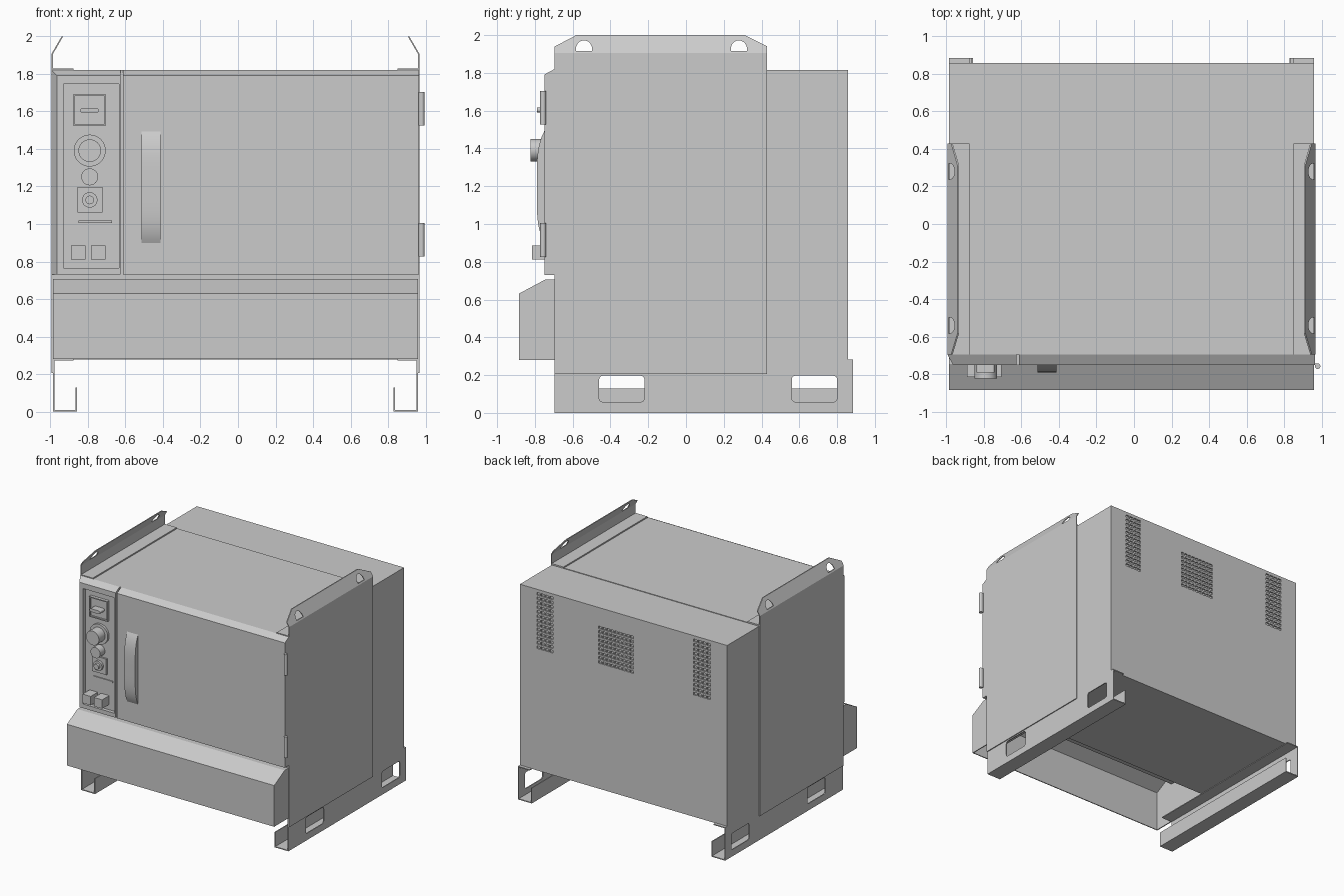
import bpy, bmesh, math
from mathutils import Vector

if "Cube" in bpy.data.objects:
    bpy.data.objects.remove(bpy.data.objects["Cube"])

grey = bpy.data.materials.new("light_grey")
grey.diffuse_color = (0.6, 0.6, 0.6, 1)
grey.use_nodes = True
grey.node_tree.nodes["Principled BSDF"].inputs["Base Color"].default_value = grey.diffuse_color
CX, HW, T = -0.0135, 0.973, 0.008      # centre line, half width, sheet thickness


def finish(name, bm, smooth=False):
    bmesh.ops.recalc_face_normals(bm, faces=bm.faces)
    me = bpy.data.meshes.new(name)
    bm.to_mesh(me)
    bm.free()
    me.materials.append(grey)
    ob = bpy.data.objects.new(name, me)
    bpy.context.collection.objects.link(ob)
    if smooth:
        bpy.ops.object.select_all(action='DESELECT')
        ob.select_set(True)
        bpy.context.view_layer.objects.active = ob
        bpy.ops.object.shade_smooth_by_angle(angle=math.radians(35))
    return ob


def add_box(bm, x0, x1, y0, y1, z0, z1):
    vs = bmesh.ops.create_cube(bm, size=1)["verts"]
    for v in vs:
        v.co = Vector((x0 + (v.co.x + .5) * (x1 - x0), y0 + (v.co.y + .5) * (y1 - y0),
                       z0 + (v.co.z + .5) * (z1 - z0)))
    return vs


def box(name, *b):
    bm = bmesh.new()
    add_box(bm, *b)
    return finish(name, bm)


def prism(name, pts, a, b, axis='x', smooth=False):
    """Extrude a 2D outline along x (pts = y,z) or y (pts = x,z)."""
    bm = bmesh.new()
    at = (lambda p, d: (d, p[0], p[1])) if axis == 'x' else (lambda p, d: (p[0], d, p[1]))
    f = bm.faces.new([bm.verts.new(at(p, a)) for p in pts])
    out = bmesh.ops.extrude_face_region(bm, geom=[f])["geom"]
    move = (b - a, 0, 0) if axis == 'x' else (0, b - a, 0)
    bmesh.ops.translate(bm, vec=move, verts=[g for g in out if isinstance(g, bmesh.types.BMVert)])
    return finish(name, bm, smooth)


def circle(cx, cz, r, n=32):
    return [(cx + r * math.cos(2 * math.pi * i / n), cz + r * math.sin(2 * math.pi * i / n))
            for i in range(n)]


def rounded(u0, u1, w0, w1, r):
    pts = []
    for cu, cw, a0 in ((u1 - r, w1 - r, 0), (u0 + r, w1 - r, 90), (u0 + r, w0 + r, 180), (u1 - r, w0 + r, 270)):
        pts += [(cu + r * math.cos(math.radians(a0 + k * 22.5)),
                 cw + r * math.sin(math.radians(a0 + k * 22.5))) for k in range(5)]
    return pts


def cut(ob, cutter):
    """Subtract the cutter and remove it."""
    m = ob.modifiers.new("cut", 'BOOLEAN')
    m.operation, m.solver, m.object = 'DIFFERENCE', 'EXACT', cutter
    bpy.context.view_layer.objects.active = ob
    bpy.ops.object.modifier_apply(modifier=m.name)
    bpy.data.objects.remove(cutter, do_unlink=True)


XL, XR = CX - HW, CX + HW

# main body: open at the lower front, vent slots in the back
body = box("body", XL, XR, -0.695, 0.857, 0.283, 1.82)
cut(body, box("pocket", XL + T, XR - T, -0.75, -0.2, 0.2, 0.63))
bm = bmesh.new()
for x0, x1, z0, z1, nx, nz in ((0.645, 0.805, 1.31, 1.80, 4, 13), (-0.11, 0.225, 1.34, 1.67, 9, 9),
                               (-0.835, -0.668, 1.31, 1.80, 4, 13)):
    dx, dz = (x1 - x0) / nx, (z1 - z0) / nz
    for i in range(nx):
        for j in range(nz):
            x, z = x0 + i * dx, z0 + j * dz
            add_box(bm, x + dx * .1, x + dx * .9, 0.845, 0.9, z + dz * .2, z + dz * .8)
cut(body, finish("vent_slots", bm))
box("top_cover", XL + .115, XR - .115, -.695, .43, 1.81, 1.825)

# front lower cover, a hollow sheet box
cover = prism("lower_front_cover", [(-.885, .285), (-.885, .635), (-.745, .71), (-.695, .71), (-.695, .285)], XL, XR)
cut(cover, prism("cover_hollow", [(-.877, .2), (-.877, .628), (-.745, .70), (-.65, .70), (-.65, .2)],
                 XL + T, XR - T))

for s, side in ((-1, "left"), (1, "right")):
    xo = CX + s * HW                         # outer face of the body on this side
    # side panel with lifting flange bent inwards at the top
    p = prism(side + "_side_panel", [(-.695, .207), (.43, .207), (.43, 1.94), (.31, 2), (-.58, 2), (-.695, 1.94)],
              xo, xo + s * T)
    for yc in (-0.54, 0.28):
        hole = [(yc + .043 * math.cos(math.radians(a)), 1.926 + .046 * math.sin(math.radians(a)))
                for a in range(0, 181, 15)] + [(yc - .043, 1.916), (yc + .043, 1.916)]
        cut(p, prism("eye_cutter", hole, xo - .1, xo + .1))
    bm = bmesh.new()
    bm.from_mesh(p.data)
    bmesh.ops.bisect_plane(bm, geom=bm.verts[:] + bm.edges[:] + bm.faces[:],
                           plane_co=(0, 0, 1.905), plane_no=(0, 0, 1))
    for v in bm.verts:
        if v.co.z > 1.905:
            v.co.x -= s * (v.co.z - 1.905) * .58
    bm.to_mesh(p.data)
    bm.free()
    box(side + "_top_strip", *sorted((xo, xo - s * .11)), -.695, .43, 1.818, 1.832)

    # base rail: folded channel with two fork slots
    q = lambda d: xo - s * d
    rail = prism(side + "_base_rail", [(q(0), .282), (q(0), 0), (q(.13), 0), (q(.13), .13), (q(.13 - T), .13),
                 (q(.13 - T), T), (q(T), T), (q(T), .282 - T), (q(.11), .282 - T), (q(.11), .282)],
                 -.695, .884, 'y')
    for y0 in (-.46, .56):
        cut(rail, prism("slot_cutter", rounded(y0, y0 + .24, .058, .197, .02), xo - .06, xo + .06))

# door with sloping top edge
prism("door", [(-.695, .735), (-.75, .735), (-.75, 1.795), (-.695, 1.825)], -.612, XR + .005)
# control housing with sloping top and left edges and a recessed panel
house = prism("control_housing", [(-.695, .735), (-.75, .735), (-.75, 1.795), (-.695, 1.825)], XL - T, -.625)
for v in house.data.vertices:
    if v.co.y < -.74 and v.co.x < -.9:
        v.co.x += .03
cut(house, box("recess", -.93, -.635, -.8, -.72, .77, 1.75))

# door handle: solid bar with curved ends
n = 24
arc = [(t / n * 2 - 1) for t in range(n + 1)]
prism("door_handle", [(-.748 - .042 * (1 - abs(a) ** 4), 1.2 + .3 * a) for a in arc], -.515, -.413, smooth=True)

# door hinges
for z0, nm in ((.83, "lower_hinge"), (1.53, "upper_hinge")):
    bm = bmesh.new()
    vs = bmesh.ops.create_cone(bm, cap_ends=True, segments=20, radius1=.015, radius2=.015, depth=.178)["verts"]
    bmesh.ops.translate(bm, vec=(.978, -.757, z0 + .089), verts=vs)
    add_box(bm, .955, .974, -.75, -.742, z0, z0 + .178)
    finish(nm, bm, True)

# controls on the recessed panel
PY = -.719
sw = box("main_switch_frame", -.877, -.705, -.745, PY, 1.525, 1.697)
cut(sw, box("frame_cutter", -.868, -.714, -.8, -.73, 1.534, 1.688))
prism("main_switch_lever", rounded(-.84, -.742, 1.595, 1.622, .013), -.79, -.728, 'y')
prism("large_knob_collar", circle(-.79, 1.395, .085, 40), -.74, PY, 'y', True)
prism("large_knob", circle(-.79, 1.395, .06, 40), -.823, PY, 'y', True)
prism("small_knob", circle(-.79, 1.255, .045), -.785, PY, 'y', True)
box("button_plate", -.855, -.723, -.735, PY, 1.065, 1.2)
prism("button_collar", circle(-.79, 1.132, .041), -.755, PY, 'y', True)
prism("button", circle(-.79, 1.132, .023), -.775, PY, 'y', True)
box("panel_strip", -.85, -.67, -.728, PY, 1.008, 1.022)
for i, x0 in enumerate((-.89, -.782)):
    box("socket_block_%d" % (i + 1), x0, x0 + .077, -.815, PY, .815, .89)

# settle the body parts slightly between the rails
for ob in bpy.data.objects:
    if "side_panel" not in ob.name and "rail" not in ob.name:
        ob.location.z = -.004
